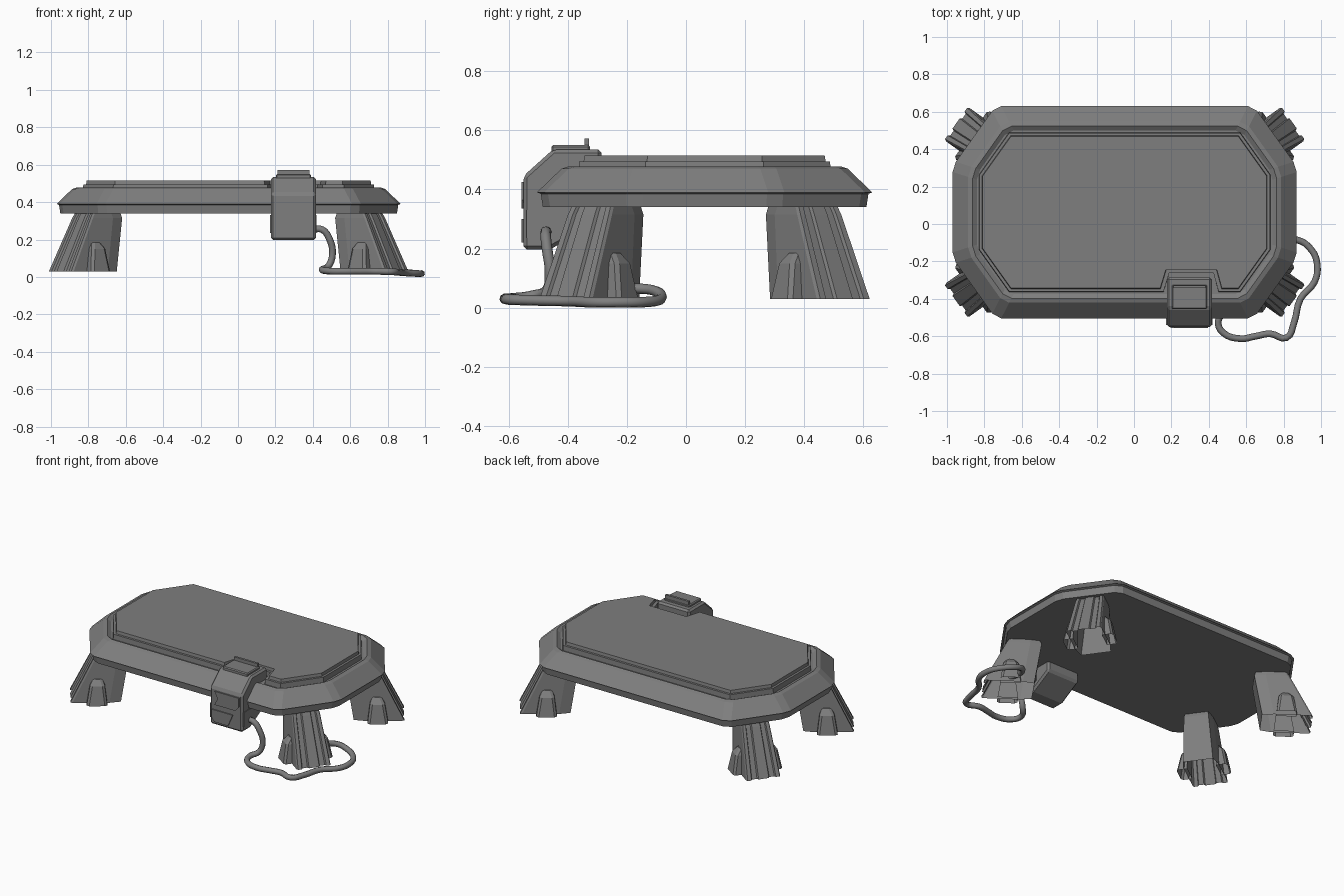
import bpy, bmesh, math
from mathutils import Vector

if "Cube" in bpy.data.objects:
    bpy.data.objects.remove(bpy.data.objects["Cube"])

CX, CY = -0.05, 0.063          # platform centre
HX, HY = 0.92, 0.567           # platform half sizes
N = Vector((0.814, 0.581))     # outward normal of the cut corners
T = Vector((-0.581, 0.814))
DIAG = N.x * HX + N.y * 0.245

grey = bpy.data.materials.new("dark_grey")
grey.diffuse_color = (0.21, 0.21, 0.21, 1)
grey.use_nodes = True
grey.node_tree.nodes["Principled BSDF"].inputs["Base Color"].default_value = grey.diffuse_color


def loft(name, rings, open_bottom=False):
    """Solid through rings with equal point counts."""
    bm = bmesh.new()
    vs = [[bm.verts.new(p) for p in r] for r in rings]
    n = len(vs[0])
    for a, b in zip(vs, vs[1:]):
        for i in range(n):
            j = (i + 1) % n
            bm.faces.new((a[i], a[j], b[j], b[i]))
    bottom = bm.faces.new(vs[0][::-1])
    bm.faces.new(vs[-1])
    bmesh.ops.recalc_face_normals(bm, faces=bm.faces)
    if open_bottom:
        bm.faces.remove(bottom)
    me = bpy.data.meshes.new(name)
    bm.to_mesh(me)
    bm.free()
    me.materials.append(grey)
    ob = bpy.data.objects.new(name, me)
    bpy.context.collection.objects.link(ob)
    return ob


def bevel(ob, width, segments=1):
    m = ob.modifiers.new("bevel", 'BEVEL')
    m.width, m.segments, m.limit_method = width, segments, 'ANGLE'
    m.angle_limit = math.radians(40)
    return ob


def octagon(d, cut=0.0):
    """Platform outline inset by d, starting at the left end of the front edge."""
    hx, hy, c = HX - d, HY - d, DIAG - d
    fx, fy = (c - N.y * hy) / N.x, (c - N.x * hx) / N.y
    pts = [Vector(p) for p in ((-fx, -hy), (fx, -hy), (hx, -fy), (hx, fy),
                               (fx, hy), (-fx, hy), (-hx, fy), (-hx, -fy))]
    if cut:
        pts = [p + (q - p).normalized() * cut
               for i, p in enumerate(pts) for q in (pts[i - 1], pts[(i + 1) % 8])]
    return [(p.x + CX, p.y + CY) for p in pts]


def at(pts, z):
    return [(x, y, z) for x, y in pts]


# Platform: skirt, sloped rim and sunken groove
profile = [(0.02, 0.34), (0.013, 0.385), (0.0, 0.39), (0.083, 0.47),
           (0.107, 0.478), (0.13, 0.462)]
loft("platform_base", [at(octagon(d, 0.03), z) for d, z in profile])


# Raised two-step panel with a notch behind the clamp
def panel_outline(d, notch):
    o = octagon(d)
    y = o[0][1]
    return [o[0], (0.14 + notch, y), (0.17 + notch, -0.245 - notch),
            (0.443 - notch, -0.245 - notch), (0.47 - notch, y)] + o[1:]


loft("panel_lower_step", [at(panel_outline(0.14, 0.018), 0.455),
                          at(panel_outline(0.143, 0.018), 0.495)])
loft("panel_top", [at(panel_outline(0.157, 0.002), 0.49),
                   at(panel_outline(0.161, 0.0), 0.515)])


# Legs: open shells built in a corner frame (u outward, v along the cut corner)
MID = Vector(((HX + (DIAG - N.y * HY) / N.x) / 2, (HY + 0.245) / 2))


def corner(u, v, z, sx, sy):
    p = MID + N * u + T * v
    return (CX + sx * p.x, CY + sy * p.y, z)


def leg_section(uo, ui, w):
    half = [(uo, 0.30), (uo - 0.012, 0.36), (uo - 0.012, 0.66), (uo, 0.72),
            (uo, 0.94), (uo - 0.012, 1.0), (ui + 0.07, 1.0), (ui, 0.85)]
    return [(u, v * w) for u, v in half] + [(u, -v * w) for u, v in half[::-1]]


for sx, sx_name in ((-1, "left"), (1, "right")):
    for sy, sy_name in ((-1, "front"), (1, "back")):
        name = f"{sy_name}_{sx_name}_leg"
        levels = [(0.03, 0.118, -0.188, 0.109), (0.315, -0.022, -0.235, 0.09),
                  (0.345, -0.04, -0.225, 0.085)]
        loft(name, [[corner(u, v, z, sx, sy) for u, v in leg_section(uo, ui, w)]
                    for z, uo, ui, w in levels], True)
        # Buttress on each side of the leg
        for k, side in ((-1, "a"), (1, "b")):
            fin = [(0.03, -0.105, 0.02, 0.158), (0.15, -0.09, 0.0, 0.135),
                   (0.185, -0.075, -0.02, 0.105)]
            loft(f"{name}_buttress_{side}",
                 [[corner(u, v, z, sx, sy) for u, v in
                   ((u0, k * 0.09), (u1, k * 0.09), (u1, k * (vo - 0.012)),
                    (u1 - 0.015, k * vo), (u0 + 0.015, k * vo), (u0, k * (vo - 0.012)))]
                  for z, u0, u1, vo in fin], True)


# Clamp: side profile extruded across x
def extrude_x(name, yz, x0, x1):
    return loft(name, [[(x, y, z) for y, z in yz] for x in (x0, x1)])


bevel(extrude_x("clamp_body", [(-0.55, 0.197), (-0.46, 0.197), (-0.31, 0.28), (-0.31, 0.40),
                               (-0.285, 0.45), (-0.285, 0.535), (-0.45, 0.535),
                               (-0.55, 0.445)], 0.176, 0.417), 0.012)
bevel(extrude_x("clamp_cap", [(-0.455, 0.52), (-0.325, 0.52), (-0.325, 0.55),
                              (-0.455, 0.55)], 0.203, 0.39), 0.006)
extrude_x("clamp_cap_ridge", [(-0.343, 0.54), (-0.328, 0.54), (-0.328, 0.572),
                              (-0.343, 0.572)], 0.21, 0.383)


# Angular plates on the front of the clamp
def plate(name, xz):
    loft(name, [[(x, y, z) for x, z in xz] for y in (-0.54, -0.557)])


plate("clamp_upper_plate", [(0.215, 0.425), (0.395, 0.425), (0.395, 0.365),
                            (0.37, 0.335), (0.215, 0.335), (0.24, 0.38)])
plate("clamp_lower_plate", [(0.195, 0.3), (0.35, 0.3), (0.315, 0.22),
                            (0.215, 0.22), (0.195, 0.245)])
extrude_x("clamp_side_plate", [(-0.54, 0.235), (-0.45, 0.235), (-0.42, 0.26),
                               (-0.42, 0.33), (-0.54, 0.33)], 0.172, 0.421)

# Cable from the clamp, around the front right leg
path = [(0.40, -0.47, 0.255), (0.45, -0.475, 0.253), (0.49, -0.47, 0.20),
        (0.505, -0.46, 0.12), (0.485, -0.47, 0.06), (0.45, -0.52, 0.04),
        (0.475, -0.58, 0.032), (0.57, -0.613, 0.03), (0.65, -0.60, 0.03),
        (0.73, -0.587, 0.03), (0.815, -0.608, 0.028), (0.855, -0.53, 0.025),
        (0.89, -0.40, 0.022), (0.965, -0.31, 0.018), (0.98, -0.22, 0.018),
        (0.95, -0.14, 0.019), (0.87, -0.085, 0.03), (0.80, -0.10, 0.055),
        (0.76, -0.17, 0.065), (0.78, -0.24, 0.062)]
cu = bpy.data.curves.new("cable", 'CURVE')
cu.dimensions = '3D'
cu.bevel_depth, cu.bevel_resolution, cu.resolution_u = 0.018, 2, 4
cu.use_fill_caps = True
cu.materials.append(grey)
sp = cu.splines.new('BEZIER')
sp.bezier_points.add(len(path) - 1)
for bp, co in zip(sp.bezier_points, path):
    bp.co = co
    bp.handle_left_type = bp.handle_right_type = 'AUTO'
bpy.context.collection.objects.link(bpy.data.objects.new("cable", cu))
